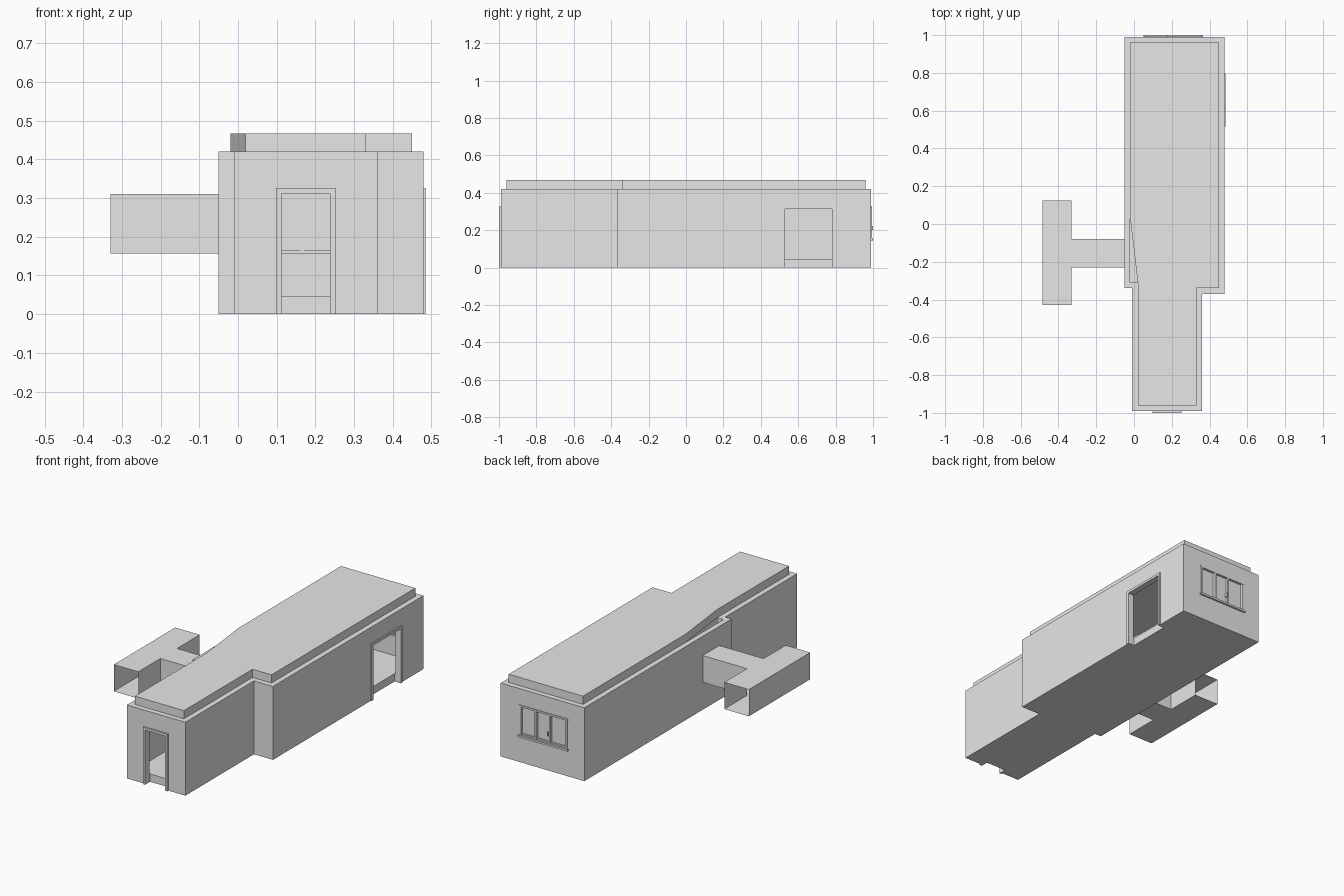
import bpy, bmesh

if "Cube" in bpy.data.objects:
    bpy.data.objects.remove(bpy.data.objects["Cube"])

plaster = bpy.data.materials.new("plain_grey")
plaster.diffuse_color = (0.8, 0.8, 0.8, 1)
plaster.use_nodes = True
plaster.node_tree.nodes["Principled BSDF"].inputs["Base Color"].default_value = plaster.diffuse_color


def prism(name, outline, z0, z1, open_sides=(), open_bottom=False):
    """Extrude a counter-clockwise outline; listed sides are left open."""
    bm = bmesh.new()
    low = [bm.verts.new((x, y, z0)) for x, y in outline]
    top = [bm.verts.new((x, y, z1)) for x, y in outline]
    n = len(outline)
    bm.faces.new(top)
    if not open_bottom:
        bm.faces.new(low[::-1])
    for i in range(n):
        if i not in open_sides:
            j = (i + 1) % n
            bm.faces.new((low[i], low[j], top[j], top[i]))
    mesh = bpy.data.meshes.new(name)
    bm.to_mesh(mesh)
    bm.free()
    mesh.materials.append(plaster)
    obj = bpy.data.objects.new(name, mesh)
    bpy.context.collection.objects.link(obj)
    return obj


def box(name, x0, x1, y0, y1, z0, z1):
    return prism(name, [(x0, y0), (x1, y0), (x1, y1), (x0, y1)], z0, z1)


def cut(target, cutter):
    mod = target.modifiers.new(cutter.name, "BOOLEAN")
    mod.operation = "DIFFERENCE"
    mod.solver = "EXACT"
    mod.object = cutter
    cutter.hide_render = True
    cutter.hide_viewport = True


# Outer walls and floor slab, hollowed by the room
walls = prism("outer_walls", [(-0.01, -0.99), (0.36, -0.99), (0.36, -0.37), (0.48, -0.37),
                              (0.48, 0.99), (-0.05, 0.99), (-0.05, -0.34), (-0.01, -0.34)], 0, 0.42)
cut(walls, prism("room_cutter", [(0.02, -0.96), (0.33, -0.96), (0.33, -0.34), (0.45, -0.34),
                                 (0.45, 0.96), (-0.02, 0.96), (-0.02, -0.31), (0.02, -0.31)], 0.045, 0.7))

# Openings: two doorways, rear window, duct mouth
cut(walls, box("front_door_cutter", 0.112, 0.238, -1.1, -0.955, -0.1, 0.312))
cut(walls, box("side_door_cutter", 0.445, 0.6, 0.53, 0.78, -0.1, 0.312))
cut(walls, box("window_cutter", 0.06, 0.355, 0.9, 1.1, 0.157, 0.322))
cut(walls, box("duct_cutter", -0.1, 0.0, -0.23, -0.08, 0.157, 0.31))

# Raised ceiling shell, with the slanted left side
prism("roof", [(0.02, -0.96), (0.33, -0.96), (0.33, -0.34), (0.45, -0.34), (0.45, 0.96),
               (-0.02, 0.96), (-0.02, 0.03), (0.02, -0.31)], 0.42, 0.467, open_bottom=True)

# T-shaped duct, open at both bar ends and at the building
prism("side_duct", [(-0.485, -0.43), (-0.33, -0.43), (-0.33, -0.23), (-0.05, -0.23),
                    (-0.05, -0.08), (-0.33, -0.08), (-0.33, 0.125), (-0.485, 0.125)],
      0.157, 0.31, open_sides=(0, 3, 6))

# Door frames: two posts and a lintel each
for i, (a, b) in enumerate(((0.098, 0.112), (0.238, 0.252))):
    box(f"front_door_post_{i}", a, b, -1.0, -0.985, 0, 0.326)
box("front_door_lintel", 0.112, 0.238, -1.0, -0.985, 0.312, 0.326)
for i, (a, b) in enumerate(((0.516, 0.53), (0.78, 0.794))):
    box(f"side_door_post_{i}", 0.475, 0.485, a, b, 0, 0.326)
box("side_door_lintel", 0.475, 0.485, 0.53, 0.78, 0.312, 0.326)

# Rear window: glazing, frame bars, sill and handle
box("window_pane", 0.06, 0.355, 0.974, 0.98, 0.157, 0.322)
for i, x in enumerate((0.058, 0.162, 0.252, 0.347)):
    box(f"window_upright_{i}", x, x + 0.01, 0.972, 0.994, 0.157, 0.324)
box("window_head", 0.054, 0.361, 0.972, 0.994, 0.318, 0.328)
box("window_foot", 0.06, 0.355, 0.97, 0.99, 0.155, 0.165)
box("window_sill", 0.05, 0.365, 0.975, 1.0, 0.146, 0.157)
box("window_handle", 0.174, 0.18, 0.98, 1.0, 0.2, 0.222)
